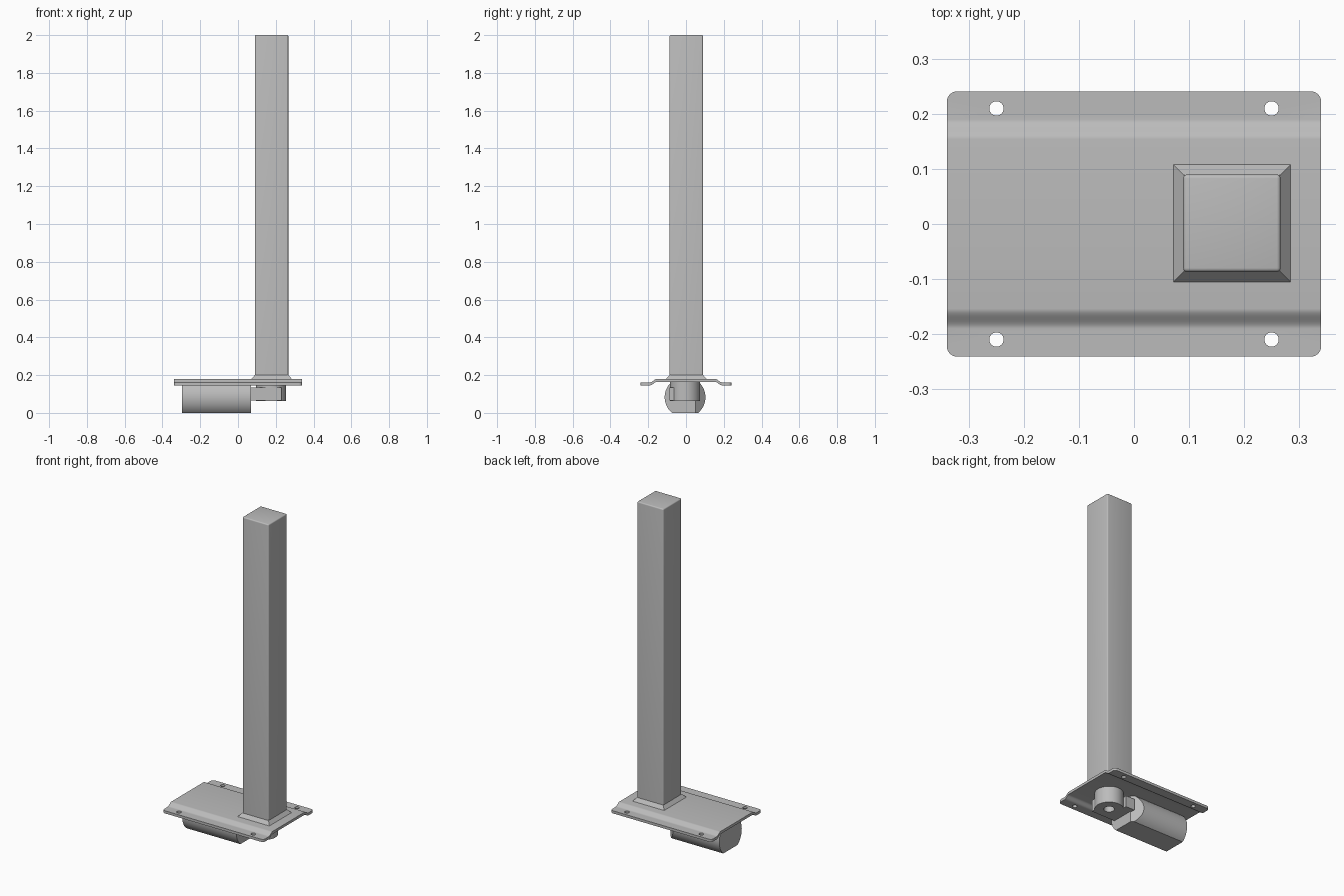
import bpy, bmesh, math
from mathutils import Vector

if "Cube" in bpy.data.objects:
    bpy.data.objects.remove(bpy.data.objects["Cube"], do_unlink=True)

grey = bpy.data.materials.new("plain grey")
grey.use_nodes = True
COLOUR = (0.5, 0.5, 0.5, 1)
grey.diffuse_color = COLOUR
grey.node_tree.nodes["Principled BSDF"].inputs["Base Color"].default_value = COLOUR


def finish(name, bm):
    bmesh.ops.recalc_face_normals(bm, faces=bm.faces)
    mesh = bpy.data.meshes.new(name)
    bm.to_mesh(mesh)
    bm.free()
    mesh.materials.append(grey)
    obj = bpy.data.objects.new(name, mesh)
    bpy.context.collection.objects.link(obj)
    return obj


def prism(outline, direction):
    bm = bmesh.new()
    face = bm.faces.new([bm.verts.new(p) for p in outline])
    new = bmesh.ops.extrude_face_region(bm, geom=[face])["geom"]
    moved = [v for v in new if isinstance(v, bmesh.types.BMVert)]
    bmesh.ops.translate(bm, verts=moved, vec=Vector(direction))
    return bm


def circle(cx, cy, z, r, n=48):
    return [(cx + r * math.cos(i * math.tau / n), cy + r * math.sin(i * math.tau / n), z)
            for i in range(n)]


def apply_modifiers(obj):
    bpy.context.view_layer.objects.active = obj
    for mod in list(obj.modifiers):
        bpy.ops.object.modifier_apply(modifier=mod.name)


def cut(obj, cutters):
    for c in cutters:
        mod = obj.modifiers.new("cut", "BOOLEAN")
        mod.operation, mod.object, mod.solver = "DIFFERENCE", c, "EXACT"
    apply_modifiers(obj)
    for c in cutters:
        bpy.data.objects.remove(c, do_unlink=True)


# Pressed plate: S-shaped steps between the side flanges and the raised middle
HALF_L, HALF_W, THICK = 0.34, 0.241, 0.016
top = [(-HALF_W, 0.162)]
for i in range(13):
    t = i / 12
    top.append((-0.19 + 0.036 * t, 0.162 + 0.018 * t * t * (3 - 2 * t)))
top += [(-y, z) for y, z in reversed(top)]
under = [(y, z - THICK) for y, z in reversed(top)]
bm = prism([(-HALF_L, y, z) for y, z in top + under], (2 * HALF_L, 0, 0))
corners = [e for e in bm.edges
           if all(abs(v.co.y) > HALF_W - 0.001 for v in e.verts)
           and abs(e.verts[0].co.x - e.verts[1].co.x) < 0.001]
bmesh.ops.bevel(bm, geom=corners, offset=0.018, segments=6, profile=0.5, affect="EDGES")
plate = finish("mounting_plate", bm)
cut(plate, [finish("bolt_hole_cutter", prism(circle(x, y, 0.1, 0.013, 32), (0, 0, 0.1)))
            for x in (-0.25, 0.25) for y in (-0.21, 0.21)])

# Square column with softened edges
CX, CY, HALF = 0.178, 0.0015, 0.0885


def square(h, z):
    return [(CX + sx * h, CY + sy * h, z) for sx, sy in ((-1, -1), (1, -1), (1, 1), (-1, 1))]


bm = prism(square(HALF, 0.17), (0, 0, 1.83))
bmesh.ops.bevel(bm, geom=[e for e in bm.edges if max(v.co.z for v in e.verts) > 1],
                offset=0.007, segments=4, profile=0.5, affect="EDGES")
column = finish("column", bm)

# Sloped weld collar around the foot of the column
bm = bmesh.new()
low = [bm.verts.new(p) for p in square(0.1075, 0.179)]
high = [bm.verts.new(p) for p in square(HALF - 0.001, 0.202)]
for i in range(4):
    j = (i + 1) % 4
    bm.faces.new((low[i], low[j], high[j], high[i]))
bm.faces.new(low)
bm.faces.new(high)
collar = finish("weld_collar", bm)

# Motor: lying cylinder with flats above and below and a clipped inner corner
R, MY, MZ, FLAT = 0.108, -0.005, 0.083, 0.083
bm = prism([(-0.296, y, z) for y, z, _ in circle(MY, MZ, 0, R, 64)], (0.364, 0, 0))


def slice_off(bm, point, normal):
    geom = bm.verts[:] + bm.edges[:] + bm.faces[:]
    res = bmesh.ops.bisect_plane(bm, geom=geom, plane_co=point, plane_no=normal, clear_outer=True)
    rim = [e for e in res["geom_cut"] if isinstance(e, bmesh.types.BMEdge)]
    bmesh.ops.edgeloop_fill(bm, edges=rim)


slice_off(bm, (0, 0, MZ + FLAT), (0, 0, 1))
slice_off(bm, (0, 0, MZ - FLAT), (0, 0, -1))
slice_off(bm, (0.068, 0.05, 0), (0.7, 0.7, 0))
motor = finish("motor", bm)

# Gearbox: round output housing with a shaft hole, and a block joining the motor
GX, GY = 0.175, -0.005
housing = finish("gear_housing", prism(circle(GX, GY, 0.064, 0.08, 64), (0, 0, 0.102)))
cut(housing, [finish("shaft_hole_cutter", prism(circle(GX, GY, 0.0, 0.03, 32), (0, 0, 0.12)))])
outline = [(0.06, -0.087), (0.23, -0.087), (0.23, -0.05), (0.12, -0.05), (0.12, 0.075), (0.06, 0.075)]
block = finish("gear_block", prism([(x, y, 0.066) for x, y in outline], (0, 0, 0.069)))

# Smooth the curves and keep the corners crisp
bpy.ops.object.select_all(action="DESELECT")
for obj in (plate, column, collar, motor, housing, block):
    obj.select_set(True)
bpy.context.view_layer.objects.active = plate
bpy.ops.object.shade_smooth_by_angle(angle=math.radians(30))
